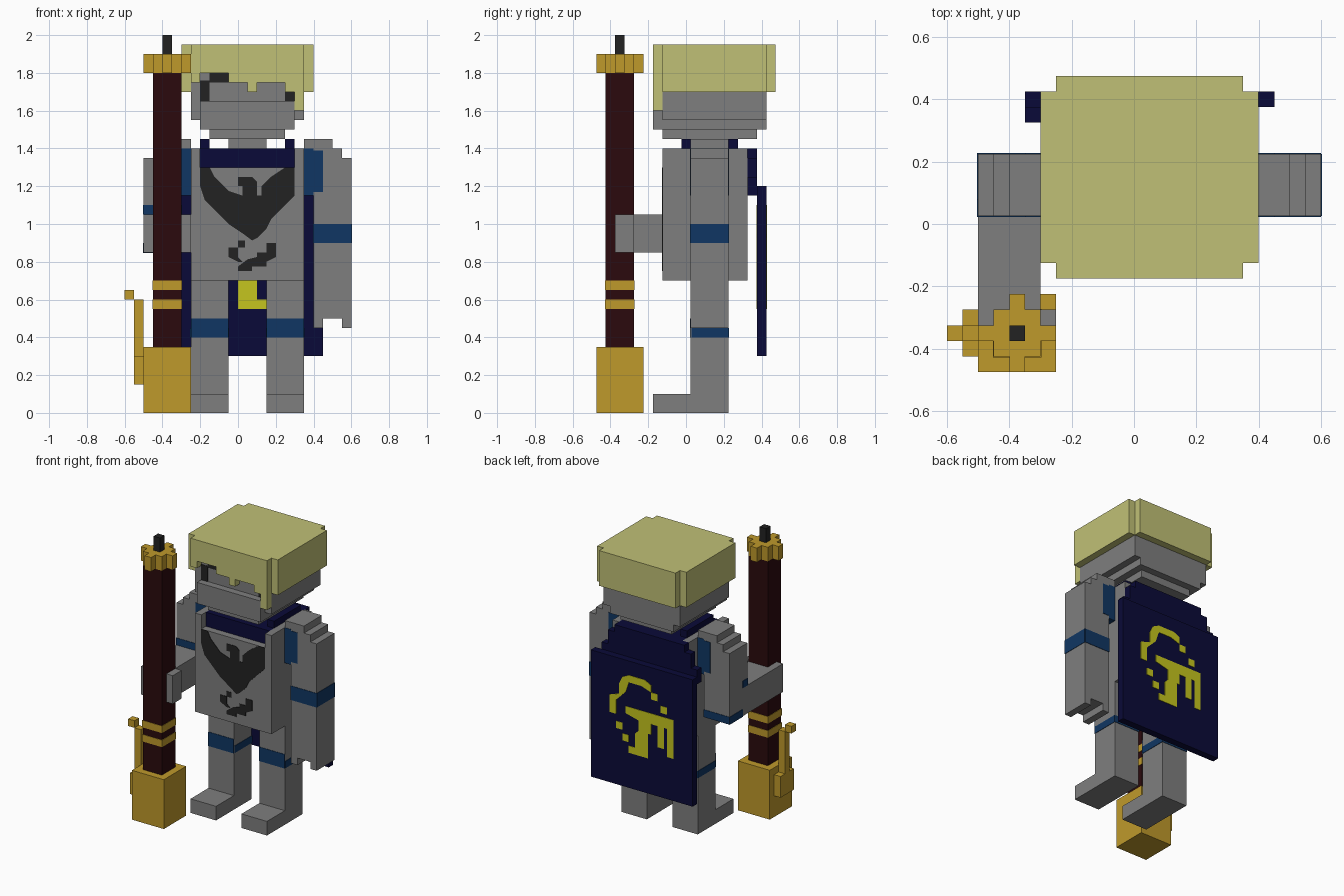
import bpy, bmesh
from mathutils import Vector

cube = bpy.data.objects.get("Cube")
if cube:
    bpy.data.objects.remove(cube, do_unlink=True)


def material(name, r, g, b):
    m = bpy.data.materials.new(name)
    m.use_nodes = True
    m.diffuse_color = (r, g, b, 1)
    m.node_tree.nodes["Principled BSDF"].inputs["Base Color"].default_value = (r, g, b, 1)
    return m


GREY = material("armour_grey", 0.21, 0.21, 0.21)
HAIR = material("straw_hair", 0.53, 0.53, 0.18)
NAVY = material("cape_navy", 0.003, 0.003, 0.04)
BLUE = material("joint_blue", 0.005, 0.037, 0.125)
WOOD = material("dark_wood", 0.024, 0.003, 0.004)
GOLD = material("gold", 0.52, 0.32, 0.024)
YELLOW = material("emblem_yellow", 0.56, 0.56, 0.013)
BLACK = material("black", 0.016, 0.016, 0.016)


def finish(bm, name, mat):
    bmesh.ops.recalc_face_normals(bm, faces=bm.faces)
    mesh = bpy.data.meshes.new(name)
    bm.to_mesh(mesh)
    bm.free()
    mesh.materials.append(mat)
    bpy.context.collection.objects.link(bpy.data.objects.new(name, mesh))


def blocks(name, mat, boxes):
    """One object from boxes given as (x0, x1, y0, y1, z0, z1)."""
    bm = bmesh.new()
    for x0, x1, y0, y1, z0, z1 in boxes:
        verts = bmesh.ops.create_cube(bm, size=1)["verts"]
        bmesh.ops.scale(bm, vec=(x1 - x0, y1 - y0, z1 - z0), verts=verts)
        bmesh.ops.translate(bm, vec=Vector((x0 + x1, y0 + y1, z0 + z1)) / 2, verts=verts)
    finish(bm, name, mat)


def plates(name, mat, outlines, x, dx, y, top, cell=0.025):
    """Thin plates centred on y; outlines count cells across (along dx) and down from top."""
    bm = bmesh.new()
    for outline in outlines:
        face = bm.faces.new([bm.verts.new((x + dx * c * cell, y - E, top - r * cell))
                             for c, r in outline])
        new = bmesh.ops.extrude_face_region(bm, geom=[face])["geom"]
        verts = [g for g in new if isinstance(g, bmesh.types.BMVert)]
        bmesh.ops.translate(bm, vec=(0, 2 * E, 0), verts=verts)
    finish(bm, name, mat)


def square(c, r, s=2):
    return [(c, r), (c + s, r), (c + s, r + s), (c, r + s)]


E = 0.003
# Legs, feet and knee bands
for side, x in (("right", -0.25), ("left", 0.15)):
    blocks(side + "_leg", GREY, [(x, x + 0.2, 0.025, 0.225, 0.1, 0.72),
                                 (x, x + 0.2, -0.175, 0.225, 0, 0.1)])
    blocks(side + "_knee_band", BLUE, [
        (x - E, x + 0.2 + E, 0.03, 0.225 + E, 0.4, 0.45),
        (x, x + 0.2, 0.025 - E, 0.03, 0.4, 0.5)])

# Torso with raised shoulder edges, neck
blocks("torso", GREY, [(-0.25, 0.35, -0.125, 0.325, 0.7, 1.3),
                       (-0.25, -0.2, -0.125, 0.325, 1.3, 1.4),
                       (0.3, 0.35, -0.125, 0.325, 1.3, 1.4)])
blocks("neck", GREY, [(-0.05, 0.15, 0.025, 0.225, 1.35, 1.47)])
blocks("collar", NAVY, [(-0.2, 0.3, -0.075, 0.325, 1.3, 1.4),
                        (-0.2, -0.15, -0.025, 0.275, 1.4, 1.45),
                        (0.25, 0.3, -0.025, 0.275, 1.4, 1.45)])

# Bird emblem on the chest: body with wings, tail, claw
bird = [
    [(0, 0), (2, 0), (3, 2), (6, 5), (9, 6), (9, 4), (8, 4), (8, 2), (11, 2), (12, 3), (12, 6),
     (13, 6), (13, 4), (15, 2), (18, 0), (20, 0), (20, 6), (17, 9), (15, 11), (14, 13),
     (12, 15), (11, 15.5), (9, 14), (6, 12), (4, 10), (1, 7), (0, 4)],
    [(8, 21), (10, 19.5), (12, 19), (12, 18), (14, 18), (14, 16), (16, 16), (16, 19),
     (14, 20), (14, 21), (11, 21), (11, 22), (8, 22)],
    [(6, 17), (8, 17), (8, 19), (9, 20), (8, 20), (6, 19)],
    square(8, 15.5, 1.5)]
plates("chest_emblem", BLACK, bird, -0.2, 1, -0.125, 1.3)

# Cape in two layers
blocks("cape_top", NAVY, [(-0.35, 0.4, 0.325, 0.375, 1.15, 1.25),
                          (-0.3, 0.35, 0.325, 0.375, 1.25, 1.35),
                          (-0.25, 0.3, 0.325, 0.375, 1.35, 1.4)])
blocks("cape", NAVY, [(-0.35, 0.45, 0.375, 0.425, 0.3, 1.2)])

# Cape emblem, showing on both faces: arch, comb shape and loose squares
crest = [
    [(0, 12), (0, 7), (3, 6), (3, 3), (4, 1), (6, 0), (11, 0), (13, 1), (13, 3), (10, 2),
     (6, 2), (5, 5), (3, 7), (2, 8), (2, 12)],
    [(5, 9), (20, 9), (20, 20), (18, 20), (18, 12), (17, 12), (17, 18), (15, 18), (15, 12),
     (13, 12), (13, 15), (12, 15), (12, 22), (6, 22), (6, 20), (8, 20), (8, 16), (9, 15),
     (9, 12), (5, 11)],
    square(13, 3), square(16, 6), square(2, 14), square(4, 17)]
for face, y in (("back", 0.425), ("inside", 0.375)):
    plates("cape_emblem_" + face, YELLOW, crest, 0.3, -1, y, 1.1)

# Hanging left arm
Y0, Y1 = 0.025, 0.225
blocks("left_arm", GREY, [(0.4, 0.5, Y0, Y1, 0.5, 1.45),
                          (0.35, 0.4, Y0, Y1, 1.4, 1.45),
                          (0.5, 0.55, Y0, Y1, 0.5, 1.4),
                          (0.55, 0.6, Y0, Y1, 0.45, 1.35),
                          (0.4, 0.45, Y0, Y1, 0.45, 0.5)])
blocks("left_elbow_band", BLUE, [(0.4 - E, 0.6, Y0 - E, Y1 + E, 0.9, 1.0),
                                 (0.59, 0.6 + E, Y0, Y1, 0.9, 1.0)])
blocks("left_shoulder_joint", BLUE, [(0.35, 0.4, Y0 - E, Y1 + E, 1.15, 1.4),
                                     (0.4, 0.45, Y0 - E, Y1 + E, 1.17, 1.39)])

# Bent right arm with forearm and fingers around the staff
blocks("right_arm", GREY, [(-0.4, -0.3, Y0, Y1, 0.85, 1.45),
                           (-0.3, -0.25, Y0, Y1, 1.4, 1.45),
                           (-0.45, -0.4, Y0, Y1, 0.85, 1.4),
                           (-0.5, -0.45, Y0, Y1, 0.85, 1.35)])
blocks("right_forearm", GREY, [(-0.5, -0.3, -0.275, Y0, 0.85, 1.05),
                               (-0.5, -0.45, -0.375, -0.275, 0.85, 1.05),
                               (-0.3, -0.25, -0.375, -0.275, 0.85, 1.05)])
blocks("right_elbow_band", BLUE, [(-0.5 - E, -0.3 + E, Y0 - E, 0.08, 1.05, 1.1),
                                  (-0.5 - E, -0.3 + E, 0.08, Y1 + E, 0.85 - E, 0.9)])
blocks("right_shoulder_joint", BLUE, [(-0.3, -0.25, Y0 - E, Y1 + E, 1.15, 1.4),
                                      (-0.35, -0.3, Y0 - E, Y1 + E, 1.17, 1.39)])

# Head with stepped jaw and mask
blocks("head", GREY, [(-0.25, 0.35, -0.125, 0.425, 1.55, 1.92),
                      (-0.2, 0.3, -0.125, 0.425, 1.5, 1.55),
                      (-0.15, 0.25, -0.125, 0.375, 1.45, 1.5)])
blocks("mask", GREY, [(-0.2, 0.3, -0.175, -0.125, 1.5, 1.65)])
F = -0.125
blocks("eyes_and_brow", BLACK, [(-0.2, -0.15, F - E, F + E, 1.65, 1.76),
                                (-0.15, -0.05, F - E, F + E, 1.75, 1.8),
                                (0.25, 0.3, F - E, F + E, 1.65, 1.76)])

# Hair cap and uneven fringe
blocks("hair_cap", HAIR, [(-0.25, 0.35, -0.125, 0.425, 1.9, 1.95),
                          (-0.3, -0.25, -0.125, 0.425, 1.7, 1.95),
                          (0.35, 0.4, -0.125, 0.425, 1.7, 1.95),
                          (-0.25, 0.35, 0.425, 0.475, 1.7, 1.95)])
fringe = [1.75, 1.8, 1.8, 1.8, 1.75, 1.75, 1.7, 1.75, 1.75, 1.75, 1.7, 1.6]
blocks("hair_fringe", HAIR, [(-0.25 + 0.05 * i, -0.2 + 0.05 * i, -0.175, -0.125, z, 1.95)
                             for i, z in enumerate(fringe)])

# Staff: shaft, bands, base, side lever, star-shaped top and tip
SX, SY = -0.375, -0.35


def post(r, z0, z1):
    return (SX - r, SX + r, SY - r, SY + r, z0, z1)


blocks("staff_shaft", WOOD, [post(0.075, 0.35, 1.8)])
blocks("staff_bands", GOLD, [post(0.075 + E, 0.55, 0.6), post(0.075 + E, 0.65, 0.7)])
blocks("staff_base", GOLD, [post(0.125, 0, 0.35)])
blocks("staff_lever", GOLD, [(-0.55, -0.5, SY - 0.075, SY + 0.075, 0.15, 0.3),
                             (-0.55, -0.5, SY - 0.025, SY + 0.025, 0.3, 0.6),
                             (-0.6, -0.55, SY - 0.025, SY + 0.025, 0.6, 0.65)])
blocks("staff_crown", GOLD, [(SX - w, SX + w, SY + 0.05 * i - 0.025, SY + 0.05 * i + 0.025, 1.8, 1.9)
                             for i, w in zip(range(-2, 3), (0.025, 0.075, 0.125, 0.075, 0.025))])
blocks("staff_tip", BLACK, [post(0.025, 1.9, 2.0)])
